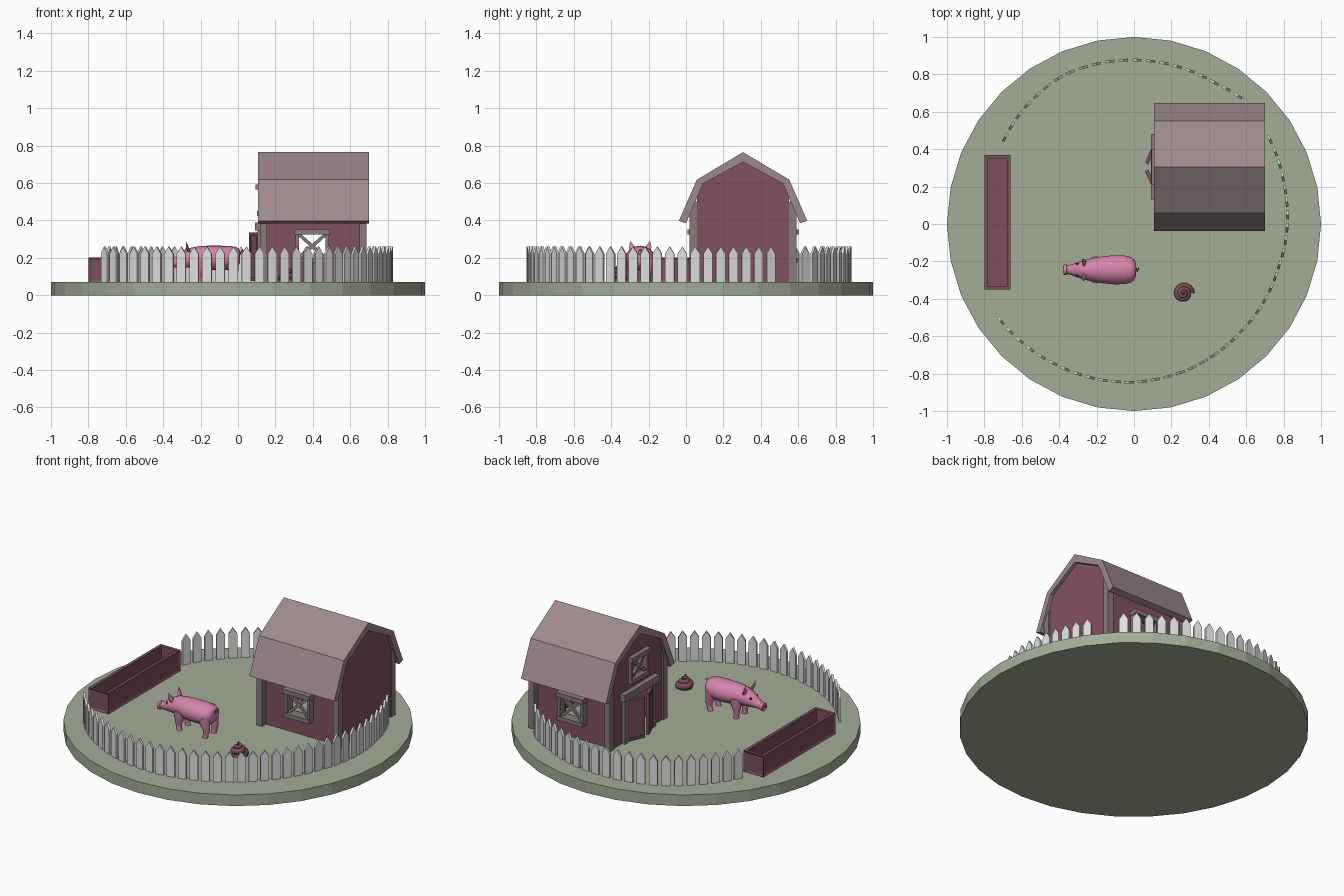
import bpy, bmesh, math
from mathutils import Matrix, Vector

if "Cube" in bpy.data.objects:
    bpy.data.objects.remove(bpy.data.objects["Cube"])

T = Matrix.Translation
G = 0.07                      # ground height
YC = 0.305                    # barn centre line


def material(name, r, g, b):
    lin = lambda c: ((c / 255 + 0.055) / 1.055) ** 2.4
    m = bpy.data.materials.new(name)
    m.diffuse_color = (lin(r), lin(g), lin(b), 1)
    m.use_nodes = True
    m.node_tree.nodes["Principled BSDF"].inputs["Base Color"].default_value = m.diffuse_color
    return m


GRASS = material("grass_green", 163, 173, 150)
ROOF = material("roof_taupe", 158, 138, 141)
WALL = material("barn_red", 130, 82, 97)
TRIM = material("trim_grey", 136, 122, 123)
WHITE = material("fence_white", 222, 222, 222)
PINK = material("pig_pink", 214, 133, 172)
WOOD = material("trough_red", 124, 78, 92)
DUNG = material("dung_brown", 122, 76, 88)
DARK = material("eye_dark", 45, 32, 36)


def finish(name, bm, mat, smooth=False):
    bmesh.ops.recalc_face_normals(bm, faces=bm.faces)
    me = bpy.data.meshes.new(name)
    bm.to_mesh(me)
    bm.free()
    ob = bpy.data.objects.new(name, me)
    bpy.context.collection.objects.link(ob)
    me.materials.append(mat)
    if smooth:
        bpy.ops.object.select_all(action='DESELECT')
        ob.select_set(True)
        bpy.context.view_layer.objects.active = ob
        bpy.ops.object.shade_smooth_by_angle(angle=math.radians(50))
    return ob


def add_box(bm, lo, hi, m=Matrix()):
    lo, hi = Vector(lo), Vector(hi)
    s = Matrix.Diagonal((*(hi - lo), 1))
    bmesh.ops.create_cube(bm, size=1, matrix=m @ T((lo + hi) / 2) @ s)


def boxes(name, mat, spans, m=Matrix()):
    bm = bmesh.new()
    for lo, hi in spans:
        add_box(bm, lo, hi, m)
    return finish(name, bm, mat)


def add_prism(bm, a, b):
    """Join two matching outlines into a closed solid."""
    va, vb = [bm.verts.new(p) for p in a], [bm.verts.new(p) for p in b]
    n = len(va)
    for i in range(n):
        bm.faces.new((va[i], va[(i + 1) % n], vb[(i + 1) % n], vb[i]))
    bm.faces.new(va)
    bm.faces.new(vb)


def prism_x(name, mat, profile, x0, x1):
    bm = bmesh.new()
    add_prism(bm, [(x0, y, z) for y, z in profile], [(x1, y, z) for y, z in profile])
    return finish(name, bm, mat)


def add_loft(bm, rings):
    """Skin a list of rings and cap both ends."""
    vs = [[bm.verts.new(p) for p in r] for r in rings]
    n = len(vs[0])
    for a, b in zip(vs, vs[1:]):
        for i in range(n):
            bm.faces.new((a[i], a[(i + 1) % n], b[(i + 1) % n], b[i]))
    bm.faces.new(vs[0])
    bm.faces.new(vs[-1])


def ring(c, u, v, n=16):
    c, u, v = Vector(c), Vector(u), Vector(v)
    return [c + u * math.cos(t) + v * math.sin(t) for t in (2 * math.pi * i / n for i in range(n))]


def mirrored(half):
    """Mirror (offset, z) points about the barn centre line."""
    return [(YC - o, z) for o, z in half] + [(YC + o, z) for o, z in reversed(half) if o]


# Round ground disc
bm = bmesh.new()
bmesh.ops.create_cone(bm, cap_ends=True, segments=32, radius1=1, radius2=1, depth=G, matrix=T((0, 0, G / 2)))
finish("ground", bm, GRASS)

# Gambrel roof
outer = [(0.343, 0.398), (0.247, 0.618), (0, 0.765)]
inner = [(0.305, 0.385), (0.213, 0.597), (0, 0.713)]
roof = mirrored(outer) + mirrored(inner)[::-1]
prism_x("barn_roof", ROOF, roof, 0.107, 0.70)

# Hollow barn walls with window and door openings
walls = prism_x("barn_walls", WALL, mirrored([(0.245, 0.06), (0.245, 0.53), (0.214, 0.60), (0, 0.716)]), 0.125, 0.68)
cutters = [prism_x("cut_inside", WALL, mirrored([(0.225, 0.04), (0.225, 0.52), (0.20, 0.58), (0, 0.69)]), 0.145, 0.66)]
for lo, hi in [((0.327, -0.1, 0.20), (0.467, 0.7, 0.325)),
               ((0.05, YC - 0.07, 0.45), (0.2, YC + 0.07, 0.565)),
               ((0.05, YC - 0.13, 0.02), (0.2, YC + 0.13, 0.345))]:
    cutters.append(boxes("cut_opening", WALL, [(lo, hi)]))
bpy.context.view_layer.objects.active = walls
for c in cutters:
    mod = walls.modifiers.new("cut", 'BOOLEAN')
    mod.operation, mod.solver, mod.object = 'DIFFERENCE', 'EXACT', c
    bpy.ops.object.modifier_apply(modifier=mod.name)
    bpy.data.objects.remove(c)

# Corner posts
boxes("corner_posts", TRIM, [((x, y, 0.06), (x + 0.038, y + 0.04, 0.50))
                             for x in (0.117, 0.65) for y in (0.02, 0.55)])


# Windows: frame, lintel, sill and crossed bars (local -y points outward)
def window(name, origin, turn, depth, hw=0.07, hh=0.062):
    m = T(origin) @ Matrix.Rotation(turn, 4, 'Z')
    bm = bmesh.new()
    for s in (-1, 1):
        a, b = sorted((s * hw, s * (hw + 0.02)))
        add_box(bm, (a, -depth, -hh), (b, 0.01, hh), m)
        tilt = Matrix.Rotation(s * math.atan2(hh, hw), 4, 'Y')
        r = math.hypot(hw, hh)
        add_box(bm, (-r, -depth * 0.6, -0.009), (r, -depth * 0.6 + 0.015 + s * 0.001, 0.009), m @ tilt)
    add_box(bm, (-hw - 0.025, -depth - 0.013, hh), (hw + 0.025, 0.01, hh + 0.028), m)
    add_box(bm, (-hw - 0.02, -depth - 0.006, -hh - 0.025), (hw + 0.02, 0.01, -hh), m)
    finish(name, bm, TRIM)


window("front_window", (0.397, 0.06, 0.2625), 0, 0.04)
window("back_window", (0.397, 0.55, 0.2625), math.pi, 0.04)
window("loft_window", (0.125, YC, 0.5075), -math.pi / 2, 0.018, hh=0.0575)

# Door frame and two doors standing ajar
boxes("door_frame", TRIM, [((0.092, YC - 0.175, 0.345), (0.135, YC + 0.175, 0.39)),
                           ((0.104, YC - 0.155, 0.06), (0.14, YC - 0.128, 0.345)),
                           ((0.104, YC + 0.128, 0.06), (0.14, YC + 0.155, 0.345))])
for side, s in (("right", -1), ("left", 1)):
    m = T((0.115, YC + s * 0.125, 0)) @ Matrix.Rotation(math.atan2(-s * 0.107, -0.047), 4, 'Z')
    L, z0, z1, w = 0.117, 0.077, 0.336, 0.018
    boxes("door_" + side, WALL, [((0, -0.006, z0), (L, 0.006, z1))], m)
    boxes("door_trim_" + side, WOOD, [((0, -0.01, z0), (w, 0.01, z1)), ((L - w, -0.01, z0), (L, 0.01, z1)),
                                      ((w, -0.01, z0), (L - w, 0.01, z0 + w)),
                                      ((w, -0.01, z1 - w), (L - w, 0.01, z1))], m)

# Picket fence: evenly spaced along a hand-drawn loop (angle, radius)
loop = [(146, .83), (135, .85), (115, .88), (90, .877), (60, .87), (49, .886), (35, .86), (15, .83), (0, .82),
        (-17, .807), (-45, .811), (-70, .83), (-90, .845), (-120, .86), (-144, .88)]


def loop_point(deg):
    for (a, r), (b, q) in zip(loop, loop[1:]):
        if a >= deg >= b:
            rad = r + (q - r) * (a - deg) / (a - b)
            t = math.radians(deg)
            return Vector((rad * math.cos(t), rad * math.sin(t), 0))


bm = bmesh.new()
COUNT = 62
for i in range(COUNT):
    deg = 146 - 290 * i / (COUNT - 1)
    p = loop_point(deg)
    if 0.11 < p.x < 0.70 and 0 < p.y < 0.60:
        continue              # the barn stands here
    d = loop_point(max(deg - 1, -144)) - loop_point(min(deg + 1, 146))
    m = T(p) @ Matrix.Rotation(math.atan2(d.y, d.x), 4, 'Z')
    shape = [(-0.025, 0.06), (0.025, 0.06), (0.025, 0.222), (0, 0.26), (-0.025, 0.222)]
    add_prism(bm, [m @ Vector((x, -0.007, z)) for x, z in shape], [m @ Vector((x, 0.007, z)) for x, z in shape])
finish("picket_fence", bm, WHITE)

# Feeding trough with recessed panels and a hollow top
bm = bmesh.new()
add_box(bm, (-0.80, -0.35, G - 0.005), (-0.66, 0.37, 0.203))
bm.normal_update()
top = [f for f in bm.faces if f.normal.z > 0.9]
sides = [f for f in bm.faces if abs(f.normal.z) < 0.1]
bmesh.ops.inset_individual(bm, faces=sides, thickness=0.022, depth=-0.008)
bmesh.ops.inset_region(bm, faces=top, thickness=0.027)
hole = bmesh.ops.extrude_face_region(bm, geom=top)
bmesh.ops.translate(bm, vec=(0, 0, -0.10), verts=[v for v in hole["geom"] if isinstance(v, bmesh.types.BMVert)])
bmesh.ops.delete(bm, geom=top, context='FACES_ONLY')
finish("trough", bm, WOOD)

# Dung swirl: a tapering spiral
bm = bmesh.new()
rings = []
for i in range(73):
    k = i / 72
    t = k * 6 * math.pi
    out = Vector((math.cos(t), math.sin(t), 0))
    r = 0.019 * (1 - k) + 0.003
    c = Vector((0.265, -0.37, G + 0.014 + 0.07 * k)) + out * 0.038 * (1 - k)
    rings.append(ring(c, out * r, (0, 0, r), 10))
add_loft(bm, rings)
bmesh.ops.create_cone(bm, cap_ends=True, segments=16, radius1=0.04, radius2=0.008, depth=0.065,
                      matrix=T((0.265, -0.37, G + 0.0325)))
finish("dung_swirl", bm, DUNG, True)

# Pig body, head and snout: x, centre z, half width, half height
PY = -0.245
stations = [(0.012, .208, .028, .026), (0.004, .206, .052, .045), (-.015, .203, .067, .057), (-.05, .20, .076, .064),
            (-.10, .199, .078, .066), (-.16, .20, .073, .065), (-.21, .202, .065, .060), (-.25, .201, .056, .054),
            (-.285, .194, .046, .046), (-.315, .184, .035, .035), (-.34, .175, .026, .026), (-.357, .170, .023, .022),
            (-.361, .169, .028, .026), (-.376, .166, .027, .025)]
bm = bmesh.new()
add_loft(bm, [ring((x, PY, z), (0, a, 0), (0, 0, b)) for x, z, a, b in stations])
finish("pig_body", bm, PINK, True)

# Pig legs
bm = bmesh.new()
for s in (-1, 1):
    for x, bend in ((-0.035, 0.016), (-0.205, -0.008)):
        add_loft(bm, [ring((x + bend * k, PY + s * 0.042, z), (r, 0, 0), (0, r * 0.85, 0), 12)
                      for k, z, r in ((0, .195, .036), (.3, .15, .032), (1, .112, .020), (.7, .085, .016),
                                      (.4, G - .002, .018))])
finish("pig_legs", bm, PINK, True)

# Pig ears, curly tail, eyes and nostrils
bm = bmesh.new()
for s in (-1, 1):
    add_loft(bm, [ring((x, PY + s * y, z), (0.008 * r, 0, 0), (0, 0.020 * r, 0), 10)
                  for x, y, z, r in ((-.262, .032, .232, 1), (-.27, .043, .255, .9), (-.278, .052, .288, .08))])
finish("pig_ears", bm, PINK, True)
bm = bmesh.new()
add_loft(bm, [ring((0.008 + 0.018 * k, PY + 0.010 * math.sin(9 * k), 0.225 + 0.012 * k + 0.010 * math.cos(9 * k)),
                   (0.003, 0, 0.002), (0, 0.003, 0.003), 6) for k in (i / 14 for i in range(15))])
finish("pig_tail", bm, PINK, True)
bm = bmesh.new()
for s in (-1, 1):
    bmesh.ops.create_uvsphere(bm, u_segments=10, v_segments=8, radius=0.007,
                              matrix=T((-0.303, PY + s * 0.031, 0.211)))
    bmesh.ops.create_uvsphere(bm, u_segments=8, v_segments=6, radius=0.0045,
                              matrix=T((-0.3745, PY + s * 0.010, 0.168)))
finish("pig_eyes_and_nostrils", bm, DARK, True)
